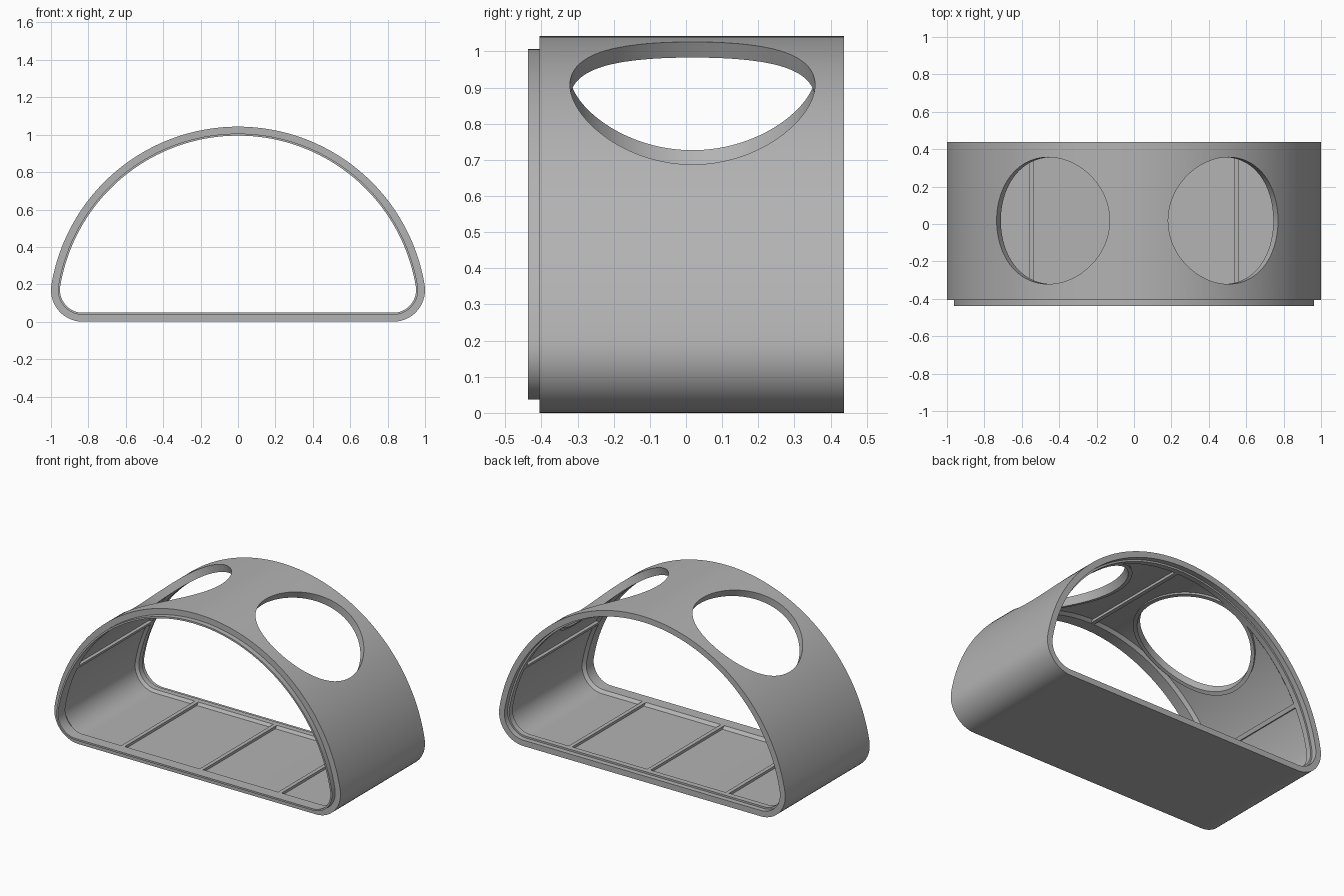
import bpy, bmesh, math
from mathutils import Vector, Matrix

cube = bpy.data.objects.get("Cube")
if cube:
    bpy.data.objects.remove(cube, do_unlink=True)

mat = bpy.data.materials.new("plain grey")
mat.use_nodes = True
GREY = (0.45, 0.45, 0.45, 1)
mat.diffuse_color = GREY
mat.node_tree.nodes["Principled BSDF"].inputs["Base Color"].default_value = GREY

# Dome profile: one big arc blended into two rounded floor corners
TOP, CORNER = 1.043, 0.17
CX = 1 - CORNER
CZ = (TOP ** 2 - 2 * TOP * CORNER - CX ** 2) / (2 * TOP - 4 * CORNER)
RADIUS = TOP - CZ
BLEND = math.atan2(CORNER - CZ, CX)
WALL, RIM = 0.032, 0.048
LIP = 0.037
FRONT, BACK = -0.4375, 0.4375
HOLE_Y = 0.018


def arc(cx, cz, r, start, end, n):
    return [(cx + r * math.cos(start + (end - start) * i / n),
             cz + r * math.sin(start + (end - start) * i / n)) for i in range(n + 1)]


def profile(inset):
    r = CORNER - inset
    return (arc(CX, CORNER, r, -math.pi / 2, BLEND, 14)
            + arc(0, CZ, RADIUS - inset, BLEND, math.pi - BLEND, 96)[1:-1]
            + arc(-CX, CORNER, r, math.pi - BLEND, 1.5 * math.pi, 14))


def finish(name, bm):
    bmesh.ops.recalc_face_normals(bm, faces=bm.faces)
    mesh = bpy.data.meshes.new(name)
    bm.to_mesh(mesh)
    bm.free()
    mesh.materials.append(mat)
    obj = bpy.data.objects.new(name, mesh)
    bpy.context.collection.objects.link(obj)
    return obj


def sweep(name, section):
    """Sweep a closed (y, inset) section around the dome profile."""
    bm = bmesh.new()
    rings = [[bm.verts.new((x, y, z)) for x, z in profile(inset)] for y, inset in section]
    n = len(rings[0])
    for k, a in enumerate(rings):
        b = rings[(k + 1) % len(rings)]
        for i in range(n):
            j = (i + 1) % n
            bm.faces.new((a[i], a[j], b[j], b[i]))
    return finish(name, bm)


def radial(angle, distance, y=0):
    """Frame on the dome whose z axis points outward."""
    pos = Vector((distance * math.cos(angle), y, CZ + distance * math.sin(angle)))
    return Matrix.Translation(pos) @ Matrix.Rotation(math.pi / 2 - angle, 4, 'Y')


def plug(angle, r):
    bm = bmesh.new()
    bmesh.ops.create_cone(bm, cap_ends=True, segments=96, radius1=r, radius2=r,
                          depth=0.6, matrix=radial(angle, 1.0, HOLE_Y))
    obj = finish("hole_cutter", bm)
    obj.hide_render = True
    return obj


def boolean(obj, cutter, operation):
    mod = obj.modifiers.new("cut", 'BOOLEAN')
    mod.operation, mod.solver, mod.object = operation, 'EXACT', cutter
    bpy.context.view_layer.objects.active = obj
    bpy.ops.object.modifier_apply(modifier=mod.name)
    bpy.data.objects.remove(cutter, do_unlink=True)


def rib(name, matrix, height):
    bm = bmesh.new()
    bmesh.ops.create_cube(bm, size=1, matrix=matrix @ Matrix.Diagonal((0.025, 0.75, height, 1)))
    return finish(name, bm)


# Shell with front lip, inner rims and a back socket
shell = sweep("shell", [
    (FRONT, LIP), (-0.405, LIP), (-0.405, 0), (BACK, 0), (BACK, LIP), (0.405, LIP),
    (0.405, RIM), (0.37, RIM), (0.355, WALL), (-0.345, WALL), (-0.365, RIM), (FRONT, RIM)])
parts = [shell]

# Round windows, each with a thin collar inside
for side, angle in (("left", math.radians(60)), ("right", math.radians(180 - 63))):
    collar = sweep(side + "_window_collar", [
        (-0.4, WALL - 0.005), (0.39, WALL - 0.005), (0.39, RIM - 0.001), (-0.4, RIM - 0.001)])
    boolean(collar, plug(angle, 0.362), 'INTERSECT')
    boolean(collar, plug(angle, 0.339), 'DIFFERENCE')
    boolean(shell, plug(angle, 0.339), 'DIFFERENCE')
    parts.append(collar)

# Floor ribs and roof ribs
depth = RIM - WALL + 0.006
middle = RIM - depth / 2
for name, x in (("right", -0.548), ("middle", 0), ("left", 0.548)):
    parts.append(rib(name + "_floor_rib", Matrix.Translation((x, 0, middle)), depth))
for name, deg in (("left", 26.5), ("middle", 90), ("right", 153.5)):
    parts.append(rib(name + "_roof_rib", radial(math.radians(deg), RADIUS - middle), depth))

# Smooth curves, crisp edges
bpy.ops.object.select_all(action='DESELECT')
for obj in parts:
    obj.select_set(True)
bpy.context.view_layer.objects.active = shell
bpy.ops.object.shade_smooth_by_angle(angle=math.radians(25))
